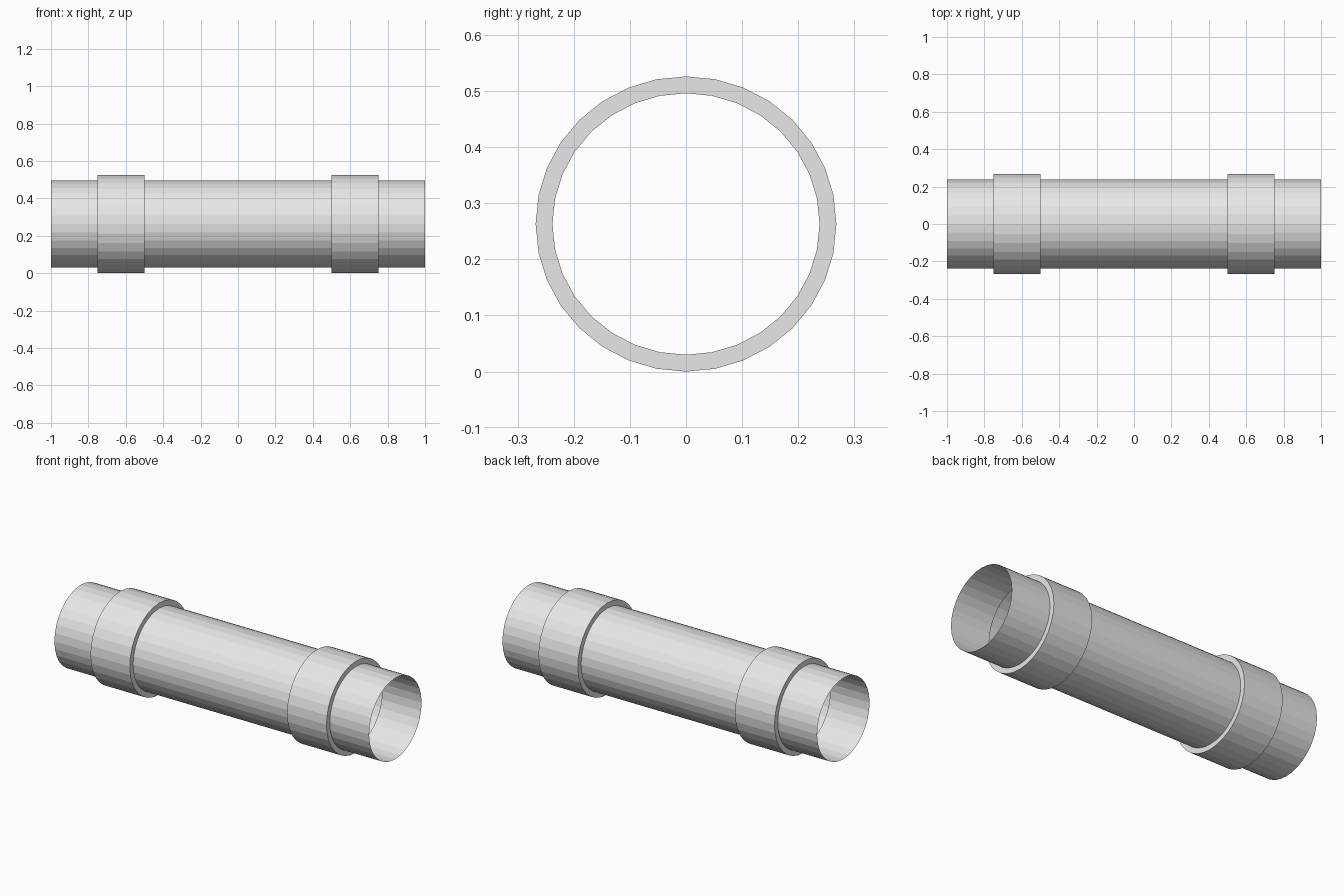
import bpy, bmesh
from math import sin, cos, pi

if "Cube" in bpy.data.objects:
    bpy.data.objects.remove(bpy.data.objects["Cube"], do_unlink=True)

SIDES = 32
CENTRE_Z = 0.263
TUBE = (0.238, 0.233)      # half width, half height
COLLAR = (0.268, 0.263)

grey = bpy.data.materials.new("light_grey")
grey.use_nodes = True
grey.diffuse_color = (0.8, 0.8, 0.8, 1)
grey.node_tree.nodes["Principled BSDF"].inputs["Base Color"].default_value = (0.8, 0.8, 0.8, 1)


def sleeve(name, profile):
    """Open thin shell swept through rings of (x, radii) along the x axis."""
    bm = bmesh.new()
    rings = []
    for x, (ry, rz) in profile:
        angles = [2 * pi * i / SIDES for i in range(SIDES)]
        rings.append([bm.verts.new((x, ry * cos(a), CENTRE_Z + rz * sin(a))) for a in angles])
    for a, b in zip(rings, rings[1:]):
        for i in range(SIDES):
            j = (i + 1) % SIDES
            bm.faces.new((a[i], a[j], b[j], b[i]))
    # Outward normals, flat facets
    bmesh.ops.recalc_face_normals(bm, faces=bm.faces)
    if sum(f.normal.dot(f.calc_center_median() - f.calc_center_median().project((1, 0, 0))
           ) - f.normal.z * CENTRE_Z for f in bm.faces) < 0:
        bmesh.ops.reverse_faces(bm, faces=bm.faces)
    mesh = bpy.data.meshes.new(name)
    bm.to_mesh(mesh)
    bm.free()
    mesh.materials.append(grey)
    obj = bpy.data.objects.new(name, mesh)
    bpy.context.collection.objects.link(obj)
    return obj


# Hollow pipe with two raised collars, open at both ends
half = [(1.0, TUBE), (0.75, TUBE), (0.75, COLLAR), (0.5, COLLAR), (0.5, TUBE)]
mirrored = [(-x, radii) for x, radii in half]
sleeve("collared_pipe", mirrored + half[::-1])
